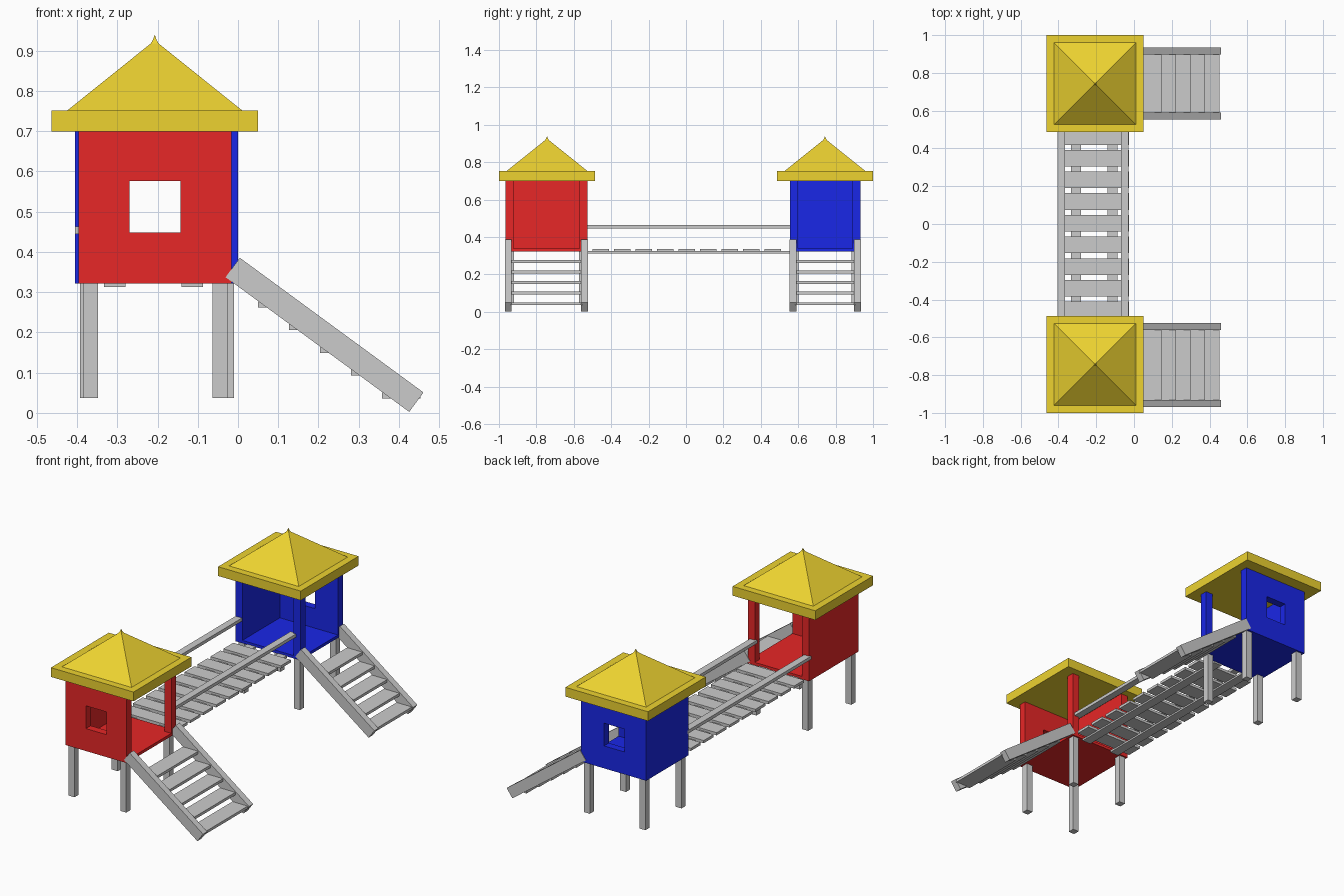
import bpy, bmesh, math
from mathutils import Matrix, Vector

if "Cube" in bpy.data.objects:
    bpy.data.objects.remove(bpy.data.objects["Cube"])


def material(name, rgb):
    m = bpy.data.materials.new(name)
    m.diffuse_color = (*rgb, 1)
    m.use_nodes = True
    m.node_tree.nodes["Principled BSDF"].inputs["Base Color"].default_value = m.diffuse_color
    return m


RED = material("red", (0.80, 0.02, 0.02))
BLUE = material("blue", (0.01, 0.02, 0.80))
YELLOW = material("yellow", (0.85, 0.65, 0.03))


def finish(name, bm, mat=None):
    bmesh.ops.recalc_face_normals(bm, faces=bm.faces)
    me = bpy.data.meshes.new(name)
    bm.to_mesh(me)
    bm.free()
    ob = bpy.data.objects.new(name, me)
    bpy.context.collection.objects.link(ob)
    if mat:
        me.materials.append(mat)
    return ob


def box(name, xs, ys, zs, mat=None, tilt=0):
    """Box between coordinate pairs, optionally tilted about y at its centre."""
    centre = Vector([(a + b) / 2 for a, b in (xs, ys, zs)])
    size = [abs(b - a) for a, b in (xs, ys, zs)]
    bm = bmesh.new()
    bmesh.ops.create_cube(bm, size=1, matrix=Matrix.Diagonal((*size, 1)))
    ob = finish(name, bm, mat)
    ob.location = centre
    ob.rotation_euler.y = tilt
    return ob


def window_wall(name, xs, ys, zs, wx, wz, mat):
    """Wall in the xz plane with a rectangular opening."""
    bm = bmesh.new()

    def loop(px, pz, y):
        return [bm.verts.new((px[i], y, pz[j])) for i, j in ((0, 0), (1, 0), (1, 1), (0, 1))]

    rings = [loop(xs, zs, ys[0]), loop(wx, wz, ys[0]), loop(wx, wz, ys[1]), loop(xs, zs, ys[1])]
    for k in range(4):
        a, b = rings[k], rings[(k + 1) % 4]
        for i in range(4):
            j = (i + 1) % 4
            bm.faces.new((a[i], a[j], b[j], b[i]))
    return finish(name, bm, mat)


def roof_peak(name, x, y, profile, mat):
    """Square pyramid built from (half width, height) rings, ending in a point."""
    bm = bmesh.new()
    rings = [[bm.verts.new((x + sx * r, y + sy * r, z))
              for sx, sy in ((-1, -1), (1, -1), (1, 1), (-1, 1))] for r, z in profile[:-1]]
    tip = bm.verts.new((x, y, profile[-1][1]))
    bm.faces.new(rings[0])
    for a, b in zip(rings, rings[1:]):
        for i in range(4):
            j = (i + 1) % 4
            bm.faces.new((a[i], a[j], b[j], b[i]))
    for i in range(4):
        bm.faces.new((rings[-1][i], rings[-1][(i + 1) % 4], tip))
    return finish(name, bm, mat)


def tower(tag, mat, x0, x1, y_out, y_in):
    s = 1 if y_out > 0 else -1
    t = 0.043
    z0, z1 = 0.322, 0.70
    yw = y_out - s * t
    # cabin: floor, window wall, side wall, corner post
    window_wall(tag + "_window_wall", (x0, x1), (y_out, yw), (z0, z1),
                (-0.27, -0.143), (0.448, 0.576), mat)
    box(tag + "_side_wall", (x0, x0 + t), (yw, y_in), (z0, z1), mat)
    box(tag + "_floor", (x0 + t, x1), (yw, y_in), (z0, 0.338), mat)
    box(tag + "_corner_post", (x1 - t, x1), (y_in, y_in + s * t), (0.338, z1), mat)
    # legs
    for i, lx in enumerate((x0 + 0.012, x1 - 0.047)):
        for j, ly in enumerate((y_out - s * 0.01, y_in + s * 0.045)):
            box(f"{tag}_leg_{i}{j}", (lx, lx + 0.037), (ly, ly - s * 0.037), (0.037, z0))
    # roof slab and pointed peak
    cx, cy = -0.207, s * 0.743
    box(tag + "_roof_slab", (cx - 0.257, cx + 0.257), (cy - 0.257, cy + 0.257), (0.70, 0.752), YELLOW)
    roof_peak(tag + "_roof_peak", cx, cy,
              [(0.217, 0.752), (0.010, 0.918), (0.005, 0.926), (0, 0.94)], YELLOW)
    # stair stringers
    a, b = y_out + s * 0.003, y_in - s * 0.003
    mx, mz, half, tilt = 0.215, 0.194, 0.283, math.atan2(0.335, 0.457)
    for i, ys in enumerate(((a, a - s * 0.037), (b, b + s * 0.037))):
        box(f"{tag}_stair_stringer_{i}", (mx - half, mx + half), ys,
            (mz - 0.03, mz + 0.03), tilt=tilt)
    # stair treads
    for i in range(5):
        x, z = 0.05 + 0.077 * i, 0.262 - 0.0565 * i
        box(f"{tag}_stair_tread_{i}", (x, x + 0.095), (a - s * 0.03, b + s * 0.03), (z, z + 0.015))


tower("red_tower", RED, -0.397, -0.016, -0.966, -0.527)
tower("blue_tower", BLUE, -0.405, 0.0, 0.932, 0.556)

# bridge: handrails, under-beams and planks
for i, x in enumerate((-0.405, -0.069)):
    box(f"bridge_handrail_{i}", (x, x + 0.04), (-0.535, 0.565), (0.445, 0.463))
for i, x in enumerate((-0.333, -0.140)):
    box(f"bridge_beam_{i}", (x, x + 0.053), (-0.53, 0.56), (0.313, 0.325))
for i in range(9):
    y = -0.455 + 0.1148 * i
    box(f"bridge_plank_{i}", (-0.385, -0.027), (y - 0.044, y + 0.044), (0.322, 0.337))
